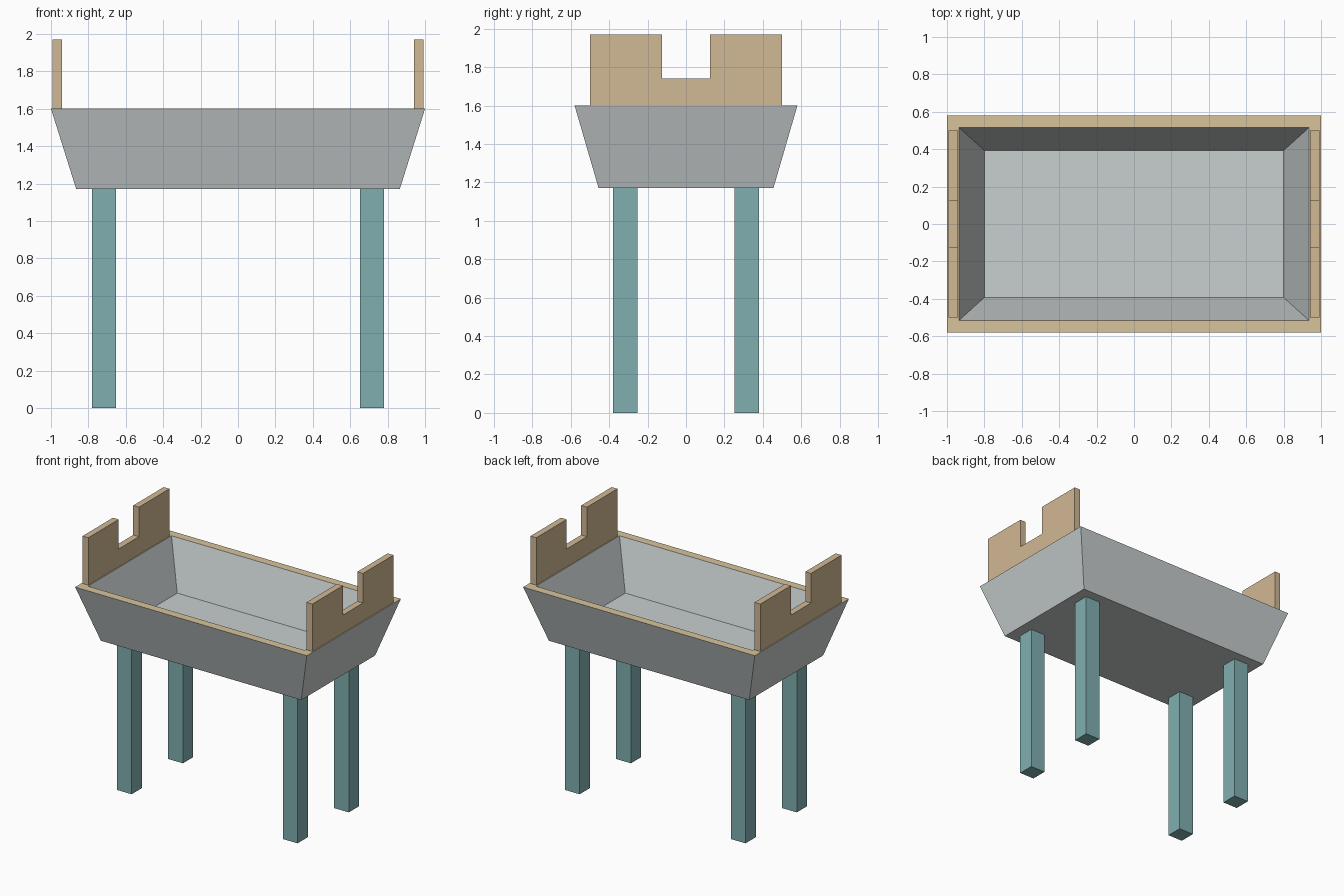
import bpy, bmesh

if "Cube" in bpy.data.objects:
    bpy.data.objects.remove(bpy.data.objects["Cube"])


def material(name, rgb):
    m = bpy.data.materials.new(name)
    m.diffuse_color = (*rgb, 1)
    m.use_nodes = True
    m.node_tree.nodes["Principled BSDF"].inputs["Base Color"].default_value = m.diffuse_color
    return m


GREY = material("grey_metal", (0.58, 0.62, 0.62))
RIM = material("rim_wood", (0.68, 0.55, 0.33))
WOOD = material("panel_wood", (0.64, 0.48, 0.30))
TEAL = material("teal_paint", (0.22, 0.43, 0.44))


def finish(name, bm, *mats):
    bmesh.ops.recalc_face_normals(bm, faces=bm.faces[:])
    mesh = bpy.data.meshes.new(name)
    bm.to_mesh(mesh)
    bm.free()
    for m in mats:
        mesh.materials.append(m)
    obj = bpy.data.objects.new(name, mesh)
    bpy.context.collection.objects.link(obj)
    return obj


# Tapered trough: rectangular rings from outer bottom, over the rim, to inner floor
bm = bmesh.new()
sections = [(0.865, 0.455, 1.17), (1.0, 0.58, 1.60),
            (0.935, 0.515, 1.60), (0.80, 0.393, 1.235)]
rings = [[bm.verts.new((sx * x, sy * y, z))
          for sx, sy in ((-1, -1), (1, -1), (1, 1), (-1, 1))]
         for x, y, z in sections]
for k, (a, b) in enumerate(zip(rings, rings[1:])):
    for i in range(4):
        j = (i + 1) % 4
        face = bm.faces.new((a[i], a[j], b[j], b[i]))
        face.material_index = 1 if k == 1 else 0
bm.faces.new(rings[0])
bm.faces.new(rings[-1])
finish("trough", bm, GREY, RIM)

# Notched end panels standing on the short rims
profile = [(-0.5, 1.60), (0.5, 1.60), (0.5, 1.97), (0.125, 1.97),
           (0.125, 1.74), (-0.125, 1.74), (-0.125, 1.97), (-0.5, 1.97)]
for side, s in (("left", -1), ("right", 1)):
    bm = bmesh.new()
    face = bm.faces.new([bm.verts.new((s * 0.942, y, z)) for y, z in profile])
    new = bmesh.ops.extrude_face_region(bm, geom=[face])["geom"]
    bmesh.ops.translate(bm, vec=(s * 0.05, 0, 0),
                        verts=[v for v in new if isinstance(v, bmesh.types.BMVert)])
    finish(side + "_end_panel", bm, WOOD)

# Four square legs
for side, sx in (("left", -1), ("right", 1)):
    for end, sy in (("front", -1), ("back", 1)):
        bm = bmesh.new()
        bmesh.ops.create_cube(bm, size=1)
        bmesh.ops.scale(bm, vec=(0.127, 0.127, 1.17), verts=bm.verts[:])
        bmesh.ops.translate(bm, vec=(sx * 0.716, sy * 0.316, 0.585), verts=bm.verts[:])
        finish(f"{end}_{side}_leg", bm, TEAL)
